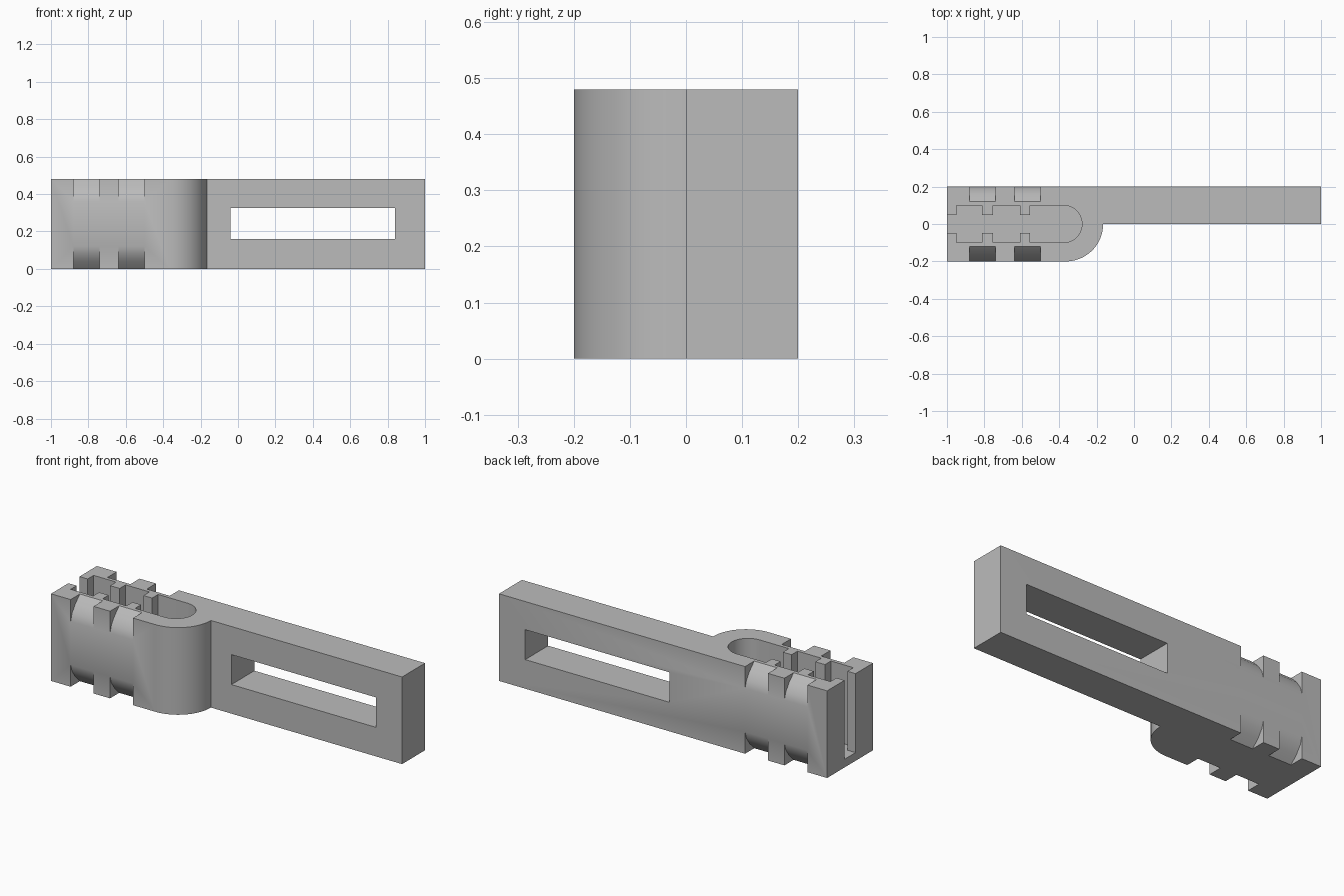
import bpy
import bmesh
from math import cos, sin, pi, radians
from mathutils import Vector

cube = bpy.data.objects.get("Cube")
if cube:
    bpy.data.objects.remove(cube, do_unlink=True)

HEIGHT = 0.48
HALF = 0.2      # half the depth of the holder
FLOOR = 0.045   # floor under the pocket

grey = bpy.data.materials.new("plain grey")
grey.use_nodes = True
grey.diffuse_color = (0.5, 0.5, 0.5, 1)
grey.node_tree.nodes["Principled BSDF"].inputs["Base Color"].default_value = (0.5, 0.5, 0.5, 1)


def prism(name, points, direction):
    """Extrude a closed outline of 3D points along a direction."""
    bm = bmesh.new()
    face = bm.faces.new([bm.verts.new(p) for p in points])
    out = bmesh.ops.extrude_face_region(bm, geom=[face])
    moved = [g for g in out["geom"] if isinstance(g, bmesh.types.BMVert)]
    bmesh.ops.translate(bm, verts=moved, vec=Vector(direction))
    bmesh.ops.recalc_face_normals(bm, faces=bm.faces[:])
    mesh = bpy.data.meshes.new(name)
    bm.to_mesh(mesh)
    bm.free()
    mesh.materials.append(grey)
    obj = bpy.data.objects.new(name, mesh)
    bpy.context.collection.objects.link(obj)
    return obj


def arc(cx, radius, start, end, steps):
    angles = [radians(start + (end - start) * i / steps) for i in range(steps + 1)]
    return [(cx + radius * cos(a), radius * sin(a)) for a in angles]


# Body: straight arm along the back with a round-nosed holder at one end
outline = [(-1, HALF), (-1, -HALF)] + arc(-0.365, HALF, -90, 0, 20) + [(1, 0), (1, HALF)]
body = prism("clamp_arm", [(x, y, 0) for x, y in outline], (0, 0, HEIGHT))

cutters = []

# Pocket: round inner end, two pairs of ribs and a narrow open mouth
side = [(-1.1, 0.048), (-0.95, 0.048), (-0.95, 0.1)]
for left, right in ((-0.813, -0.755), (-0.61, -0.557)):
    side += [(left, 0.1), (left, 0.048), (right, 0.048), (right, 0.1)]
pocket = side + arc(-0.378, 0.1, 90, -90, 24) + [(x, -y) for x, y in reversed(side)]
cutters.append(prism("pocket_cutter", [(x, y, FLOOR) for x, y in pocket], (0, 0, HEIGHT)))

# Window through the arm
window = [(-0.04, 0.16), (0.84, 0.16), (0.84, 0.325), (-0.04, 0.325)]
cutters.append(prism("window_cutter", [(x, -0.1, z) for x, z in window], (0, 0.5, 0)))

# Strap notches: curved cuts on the four long edges, as (depth, distance from edge)
notch = [(0, 0.12), (0.012, 0.08), (0.04, 0.04), (0.08, 0), (0.08, -0.05),
         (-0.05, -0.05), (-0.05, 0.12)]
for left in (-0.88, -0.64):
    for s in (-1, 1):
        for top in (False, True):
            points = [(left, s * (HALF - d), HEIGHT - h if top else h) for d, h in notch]
            cutters.append(prism("notch_cutter", points, (0.14, 0, 0)))

# Cut everything and drop the cutters
bpy.ops.object.select_all(action="DESELECT")
bpy.context.view_layer.objects.active = body
body.select_set(True)
for cutter in cutters:
    mod = body.modifiers.new("cut", "BOOLEAN")
    mod.operation = "DIFFERENCE"
    mod.solver = "EXACT"
    mod.object = cutter
    bpy.ops.object.modifier_apply(modifier=mod.name)
    bpy.data.objects.remove(cutter, do_unlink=True)

bpy.ops.object.shade_smooth_by_angle(angle=radians(30))
